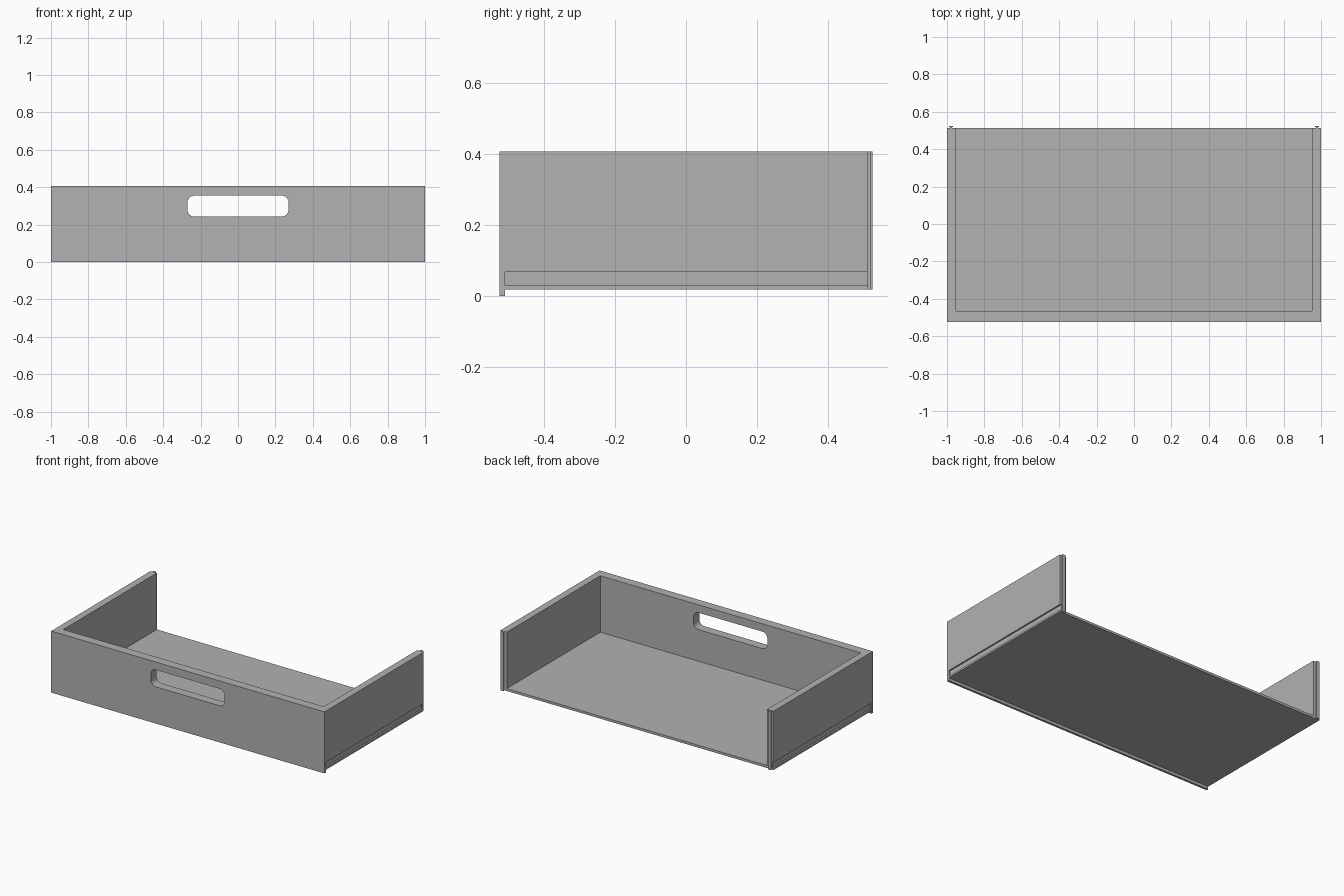
import bpy
import bmesh

if "Cube" in bpy.data.objects:
    bpy.data.objects.remove(bpy.data.objects["Cube"], do_unlink=True)

grey = bpy.data.materials.new("plain grey")
grey.use_nodes = True
colour = (0.445, 0.445, 0.445, 1)
grey.diffuse_color = colour
grey.node_tree.nodes["Principled BSDF"].inputs["Base Color"].default_value = colour

BOTTOM, TOP = 0.018, 0.407
FRONT, END, BACK = -0.525, 0.512, 0.525
INNER = 0.953


def prism(name, plan, z0, z1):
    """Extrude a plan outline from z0 up to z1."""
    bm = bmesh.new()
    face = bm.faces.new([bm.verts.new((x, y, z0)) for x, y in plan])
    new = bmesh.ops.extrude_face_region(bm, geom=[face])["geom"]
    moved = [v for v in new if isinstance(v, bmesh.types.BMVert)]
    bmesh.ops.translate(bm, verts=moved, vec=(0, 0, z1 - z0))
    bmesh.ops.recalc_face_normals(bm, faces=bm.faces)
    mesh = bpy.data.meshes.new(name)
    bm.to_mesh(mesh)
    bm.free()
    mesh.materials.append(grey)
    obj = bpy.data.objects.new(name, mesh)
    bpy.context.collection.objects.link(obj)
    return obj


def box(name, x0, x1, y0, y1, z0, z1):
    return prism(name, [(x0, y0), (x1, y0), (x1, y1), (x0, y1)], z0, z1)


def cut(target, cutter):
    """Subtract the cutter, bake the result and drop the cutter."""
    cutter.hide_render = True
    mod = target.modifiers.new("cut", "BOOLEAN")
    mod.operation = "DIFFERENCE"
    mod.solver = "EXACT"
    mod.object = cutter
    bpy.context.view_layer.update()
    graph = bpy.context.evaluated_depsgraph_get()
    mesh = bpy.data.meshes.new_from_object(target.evaluated_get(graph))
    target.modifiers.clear()
    target.data = mesh
    bpy.data.objects.remove(cutter, do_unlink=True)


# Front and two side walls in one piece
walls = prism("walls", [(-1, FRONT), (1, FRONT), (1, END), (INNER, END),
                        (INNER, -0.465), (-INNER, -0.465), (-INNER, END), (-1, END)],
              BOTTOM, TOP)

# Rounded hand hole through the front
hole = box("hand_hole_cutter", -0.27, 0.27, -0.6, -0.4, 0.243, 0.355)
bm = bmesh.new()
bm.from_mesh(hole.data)
edges = [e for e in bm.edges if abs(e.verts[0].co.y - e.verts[1].co.y) > 0.1]
bmesh.ops.bevel(bm, geom=edges, offset=0.036, segments=8, profile=0.5, affect="EDGES")
bm.to_mesh(hole.data)
bm.free()
cut(walls, hole)

# Runner groove low on each side
for s in (-1, 1):
    cut(walls, box("groove_cutter", *sorted((s * 0.99, s * 1.1)), -0.51, 0.6, 0.03, 0.068))

# Floor and front lip
box("floor", -INNER, INNER, -0.465, END, BOTTOM, 0.034)
box("front_lip", -1, 1, FRONT, -0.51, 0, BOTTOM)

# T-shaped tongues on the back ends of the sides
tongue = [(0.974, END), (0.974, 0.519), (0.968, 0.519), (0.968, BACK),
          (0.99, BACK), (0.99, 0.519), (0.984, 0.519), (0.984, END)]
for side, s in (("left", 1), ("right", -1)):
    prism(side + "_tongue", [(s * x, y) for x, y in tongue], BOTTOM, TOP)
